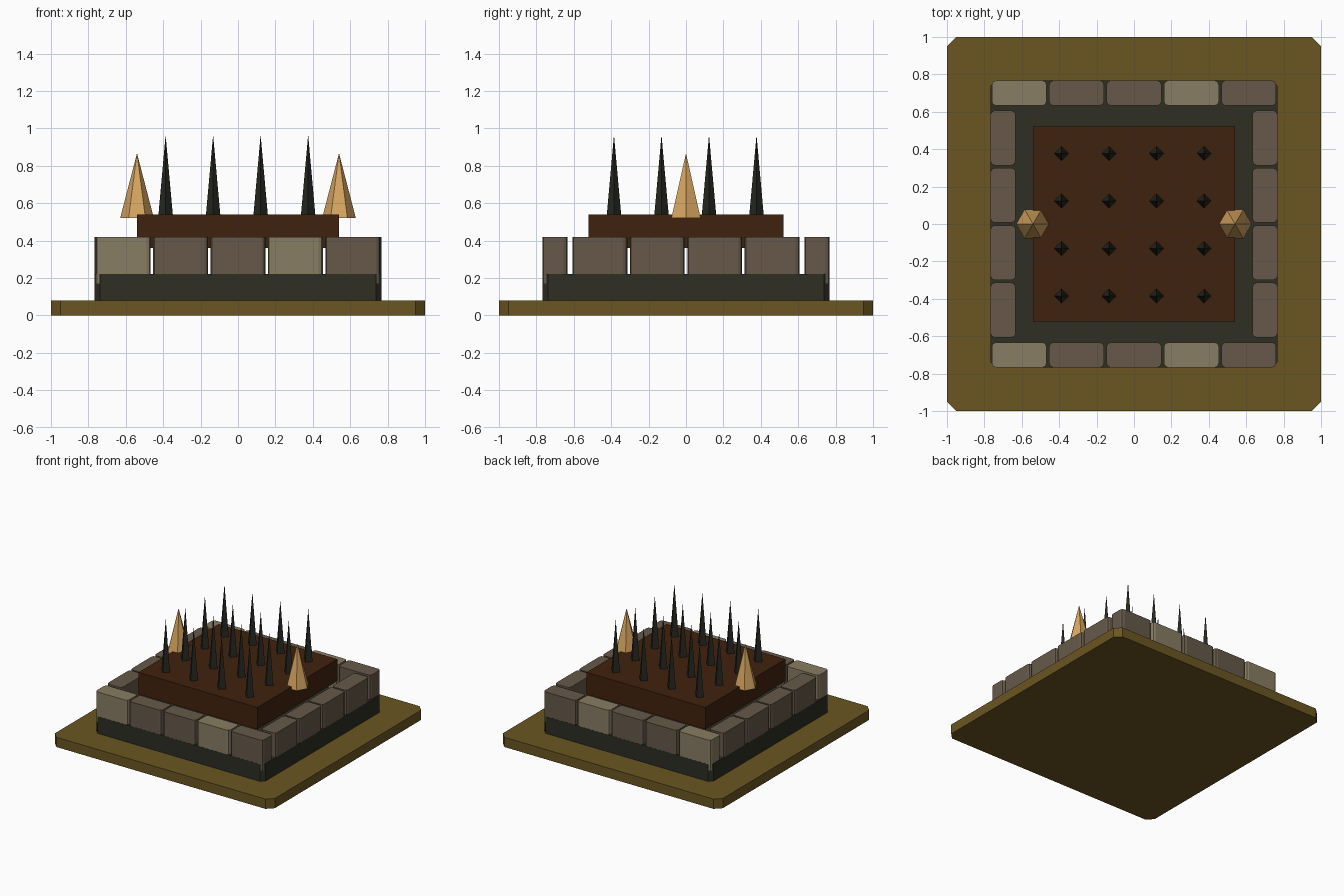
import bpy, bmesh, math
from mathutils import Matrix

if "Cube" in bpy.data.objects:
    bpy.data.objects.remove(bpy.data.objects["Cube"])


def material(name, rgb):
    """Flat colour from 0-255 sRGB, stored as linear."""
    m = bpy.data.materials.new(name)
    lin = [((c / 255 + 0.055) / 1.055) ** 2.4 for c in rgb]
    m.diffuse_color = (*lin, 1)
    m.use_nodes = True
    m.node_tree.nodes["Principled BSDF"].inputs["Base Color"].default_value = m.diffuse_color
    return m


OLIVE = material("olive ground", (107, 86, 34))
DARK = material("dark footing", (46, 46, 36))
STONE = material("grey brown stone", (102, 89, 73))
PALE = material("pale stone", (137, 125, 99))
SOIL = material("brown soil", (64, 34, 14))
SPIKE = material("blackish spike", (38, 40, 32))
AMBER = material("amber crystal", (214, 165, 96))


def finish(bm, name, mat):
    bmesh.ops.recalc_face_normals(bm, faces=bm.faces)
    me = bpy.data.meshes.new(name)
    bm.to_mesh(me)
    bm.free()
    me.materials.append(mat)
    ob = bpy.data.objects.new(name, me)
    bpy.context.collection.objects.link(ob)
    return ob


def block(name, x0, x1, y0, y1, z0, z1, mat, chamfer=0, segments=1):
    """Box with optionally bevelled upright edges."""
    bm = bmesh.new()
    bmesh.ops.create_cube(bm, size=1)
    for v in bm.verts:
        v.co.x = x1 if v.co.x > 0 else x0
        v.co.y = y1 if v.co.y > 0 else y0
        v.co.z = z1 if v.co.z > 0 else z0
    if chamfer:
        upright = [e for e in bm.edges
                   if abs(e.verts[0].co.z - e.verts[1].co.z) > 1e-4]
        bmesh.ops.bevel(bm, geom=upright, offset=chamfer, segments=segments,
                        profile=0.5, affect='EDGES')
    return finish(bm, name, mat)


def pyramid(name, x, y, z0, z1, radius, sides, mat):
    """Pointed cone with one base corner on the +x axis."""
    bm = bmesh.new()
    ring = [bm.verts.new((x + radius * math.cos(2 * math.pi * i / sides),
                          y + radius * math.sin(2 * math.pi * i / sides), z0))
            for i in range(sides)]
    tip = bm.verts.new((x, y, z1))
    bm.faces.new(ring)
    for i in range(sides):
        bm.faces.new((ring[i], ring[(i + 1) % sides], tip))
    return finish(bm, name, mat)


# Ground slab and footing
block("ground_slab", -1, 1, -1, 1, 0, 0.08, OLIVE, 0.05)
block("footing", -0.768, 0.768, -0.768, 0.768, 0.08, 0.22, DARK, 0.03)

# Raised soil bed
block("soil_bed", -0.54, 0.54, -0.52, 0.52, 0.36, 0.54, SOIL)

# Stone border: five along front and back, four along each side
PITCH, HALF = 0.307, 0.1465
for label, s in (("front", -1), ("back", 1)):
    ya, yb = sorted((s * 0.633, s * 0.767))
    for i in range(5):
        cx = (i - 2) * PITCH
        block(f"{label}_stone_{i + 1}", cx - HALF, cx + HALF, ya, yb,
              0.17, 0.42, PALE if i % 3 == 0 else STONE, 0.022, 2)
for label, s in (("left", -1), ("right", 1)):
    xa, xb = sorted((s * 0.633, s * 0.767))
    for i in range(4):
        cy = (i - 1.5) * PITCH
        block(f"{label}_stone_{i + 1}", xa, xb, cy - HALF, cy + HALF,
              0.17, 0.42, STONE, 0.022, 2)

# Grid of dark spikes
for i in range(4):
    for j in range(4):
        pyramid(f"spike_{i + 1}_{j + 1}", -0.387 + 0.254 * i,
                -0.385 + 0.254 * j, 0.52, 0.965, 0.04, 4, SPIKE)

# Amber crystals at both sides
for label, s in (("left", -1), ("right", 1)):
    pyramid(f"{label}_crystal", s * 0.54, 0, 0.52, 0.867, 0.09, 6, AMBER)
